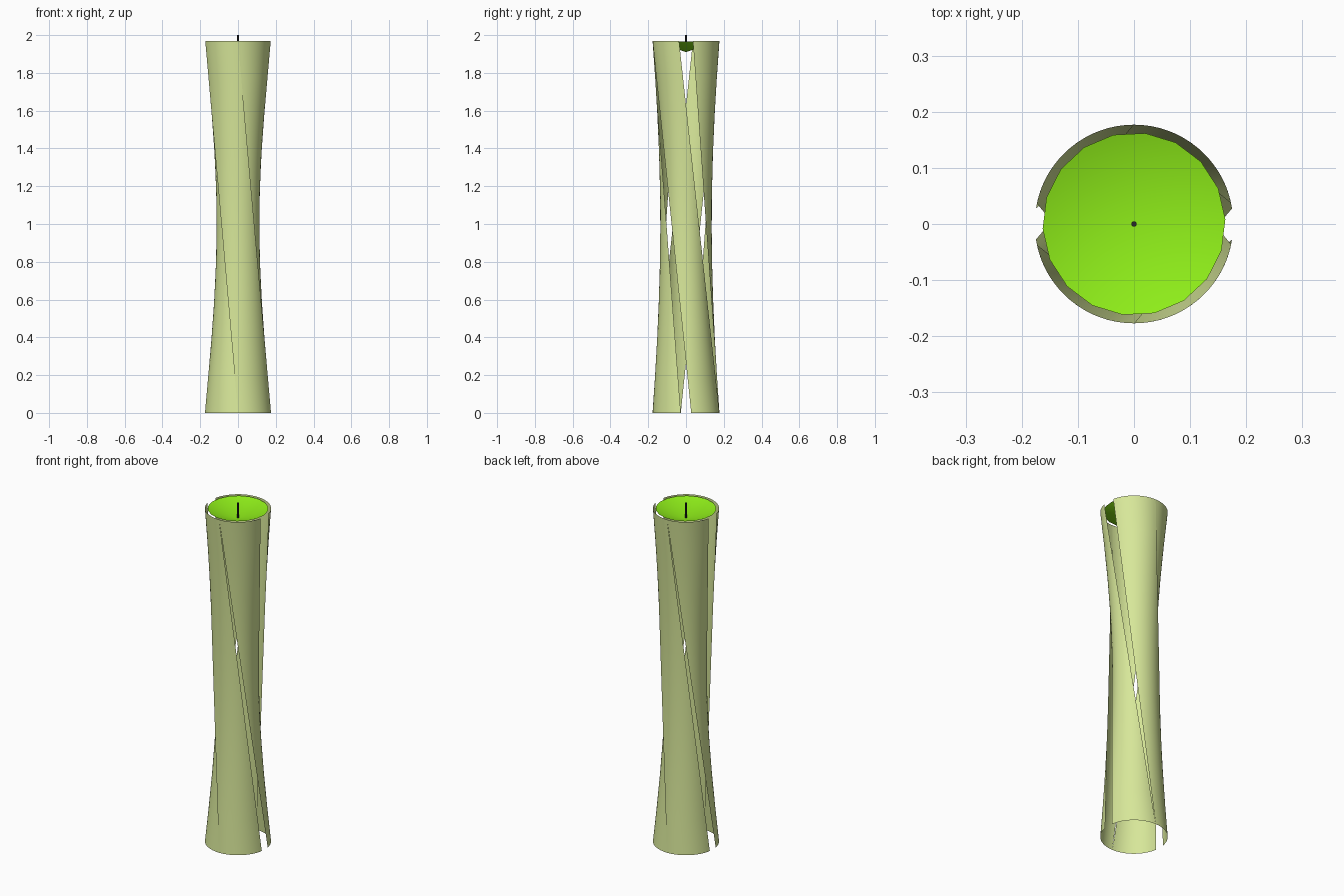
import bpy, bmesh
from math import radians, cos, sin, tau
from mathutils import Vector

if "Cube" in bpy.data.objects:
    bpy.data.objects.remove(bpy.data.objects["Cube"])

H, R = 1.968, 0.177          # shell height and rim radius
GAP_TOP, GAP_BOT = 12, 9     # half-width of the slots in degrees


def material(name, color):
    m = bpy.data.materials.new(name)
    m.diffuse_color = (*color, 1)
    m.use_nodes = True
    m.node_tree.nodes["Principled BSDF"].inputs["Base Color"].default_value = m.diffuse_color
    return m


def make_object(name, bm, mat, smooth=40):
    me = bpy.data.meshes.new(name)
    bm.to_mesh(me)
    bm.free()
    ob = bpy.data.objects.new(name, me)
    bpy.context.collection.objects.link(ob)
    me.materials.append(mat)
    bpy.ops.object.select_all(action='DESELECT')
    ob.select_set(True)
    bpy.context.view_layer.objects.active = ob
    bpy.ops.object.shade_smooth_by_angle(angle=radians(smooth))
    return ob


def rim(deg, z):
    a = radians(deg)
    return Vector((R * cos(a), R * sin(a), z))


def strip(name, bottom, top, mat, cols=16, rows=10):
    """Ruled panel of straight lines from a bottom arc to a twisted top arc."""
    bm = bmesh.new()
    grid = []
    for i in range(cols + 1):
        u = i / cols
        lo = rim(bottom[0] + u * (bottom[1] - bottom[0]), 0)
        hi = rim(top[0] + u * (top[1] - top[0]), H)
        grid.append([bm.verts.new(lo.lerp(hi, j / rows)) for j in range(rows + 1)])
    for a, b in zip(grid, grid[1:]):
        for j in range(rows):
            bm.faces.new((a[j], b[j], b[j + 1], a[j + 1]))
    return make_object(name, bm, mat)


olive = material("pale_olive", (0.68, 0.80, 0.32))
green = material("bright_green", (0.28, 0.87, 0.01))
black = material("dark_wick", (0.02, 0.02, 0.02))

# Four twisted panels, slots tapering from the top or from the bottom rim
for k in range(2):
    t = 180 * k
    strip(f"panel_a_{k + 1}", (t + GAP_BOT, t + 90), (t - 90, t - GAP_TOP), olive)
    strip(f"panel_b_{k + 1}", (t + 90, t + 180 - GAP_BOT), (t + GAP_TOP, t + 90), olive)

# Shallow conical dish in the top opening
bm = bmesh.new()
apex = bm.verts.new((0, 0, 1.91))
ring = [bm.verts.new((0.163 * cos(a), 0.163 * sin(a), 1.966))
        for a in (radians(3) + tau * i / 18 for i in range(18))]
for i in range(18):
    bm.faces.new((apex, ring[i], ring[(i + 1) % 18]))
make_object("dish", bm, green)

# Thin wick standing in the dish
bm = bmesh.new()
bmesh.ops.create_cone(bm, cap_ends=True, segments=8, radius1=0.005, radius2=0.005, depth=0.09)
bmesh.ops.translate(bm, vec=(0, 0, 1.955), verts=bm.verts)
make_object("wick", bm, black)
